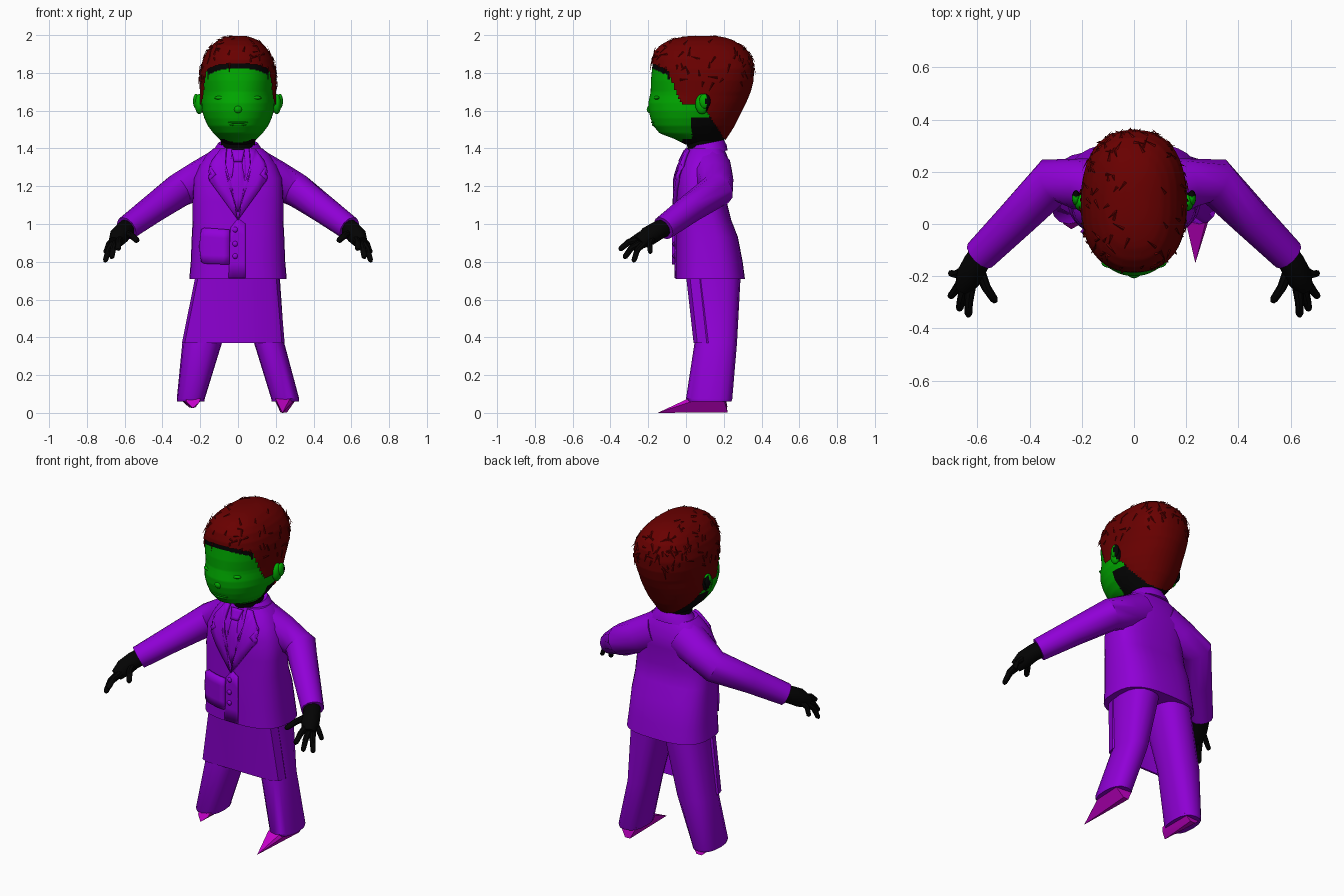
import bpy, bmesh, math, random
from mathutils import Vector, Matrix

if "Cube" in bpy.data.objects:
    bpy.data.objects.remove(bpy.data.objects["Cube"])

random.seed(4)


def material(name, col):
    m = bpy.data.materials.new(name)
    m.diffuse_color = (*col, 1)
    m.use_nodes = True
    m.node_tree.nodes["Principled BSDF"].inputs["Base Color"].default_value = m.diffuse_color
    return m


PURPLE = material("purple cloth", (0.28, 0, 0.68))
GREEN = material("green skin", (0, 0.40, 0))
RED = material("dark red hair", (0.14, 0, 0))
BLACK = material("black", (0.001, 0.001, 0.001))
MAGENTA = material("magenta shoe", (0.55, 0, 0.58))


def finish(name, bm, mats, angle=40):
    bmesh.ops.recalc_face_normals(bm, faces=bm.faces)
    me = bpy.data.meshes.new(name)
    bm.to_mesh(me)
    bm.free()
    ob = bpy.data.objects.new(name, me)
    bpy.context.collection.objects.link(ob)
    for m in mats:
        me.materials.append(m)
    bpy.ops.object.select_all(action='DESELECT')
    bpy.context.view_layer.objects.active = ob
    ob.select_set(True)
    bpy.ops.object.shade_smooth_by_angle(angle=math.radians(angle))
    return ob


def skin_rings(bm, rings):
    vs = [[bm.verts.new(p) for p in r] for r in rings]
    n = len(vs[0])
    for a, b in zip(vs, vs[1:]):
        for i in range(n):
            bm.faces.new((a[i], a[(i + 1) % n], b[(i + 1) % n], b[i]))
    bm.faces.new(vs[0])
    bm.faces.new(vs[-1])


def interp(table, t):
    # piecewise linear lookup of rows keyed by their first value
    for a, b in zip(table, table[1:]):
        if t <= b[0]:
            f = max(0, (t - a[0]) / (b[0] - a[0]))
            return [u + (v - u) * f for u, v in zip(a, b)]
    return list(table[-1])


def loft(bm, secs, n, power, grow=0):
    # rows: z, centre x, half width, front y, back y
    rings = []
    for z, cx, rx, yf, yb in secs:
        ring = []
        p = power(z) if callable(power) else power
        for i in range(n):
            c, s = math.cos(math.tau * i / n), math.sin(math.tau * i / n)
            ring.append((cx + (rx + grow) * math.copysign(abs(c) ** (2 / p), c),
                         (yf + yb) / 2 + ((yb - yf) / 2 + grow) * math.copysign(abs(s) ** (2 / p), s), z))
        rings.append(ring)
    skin_rings(bm, rings)


def tube(bm, pts, radii, n=10):
    pts = [Vector(p) for p in pts]
    rings = []
    for i, p in enumerate(pts):
        d = pts[min(i + 1, len(pts) - 1)] - pts[max(i - 1, 0)]
        q = d.to_track_quat('Z', 'Y')
        rings.append([p + q @ Vector((math.cos(math.tau * k / n), math.sin(math.tau * k / n), 0)) * radii[i]
                      for k in range(n)])
    skin_rings(bm, rings)


def ball(bm, loc, size, seg=16):
    bmesh.ops.create_uvsphere(bm, u_segments=seg, v_segments=seg // 2, radius=1,
                              matrix=Matrix.Translation(loc) @ Matrix.Diagonal((*size, 1)))


# ---- jacket body
JACKET = [(.71, 0, .258, -.055, .312), (.80, 0, .25, -.055, .30), (.93, 0, .245, -.055, .275),
          (1.02, 0, .24, -.052, .24), (1.12, 0, .24, -.05, .215), (1.24, 0, .235, -.05, .24),
          (1.31, 0, .205, -.03, .235), (1.37, 0, .165, 0, .215), (1.40, 0, .13, .015, .2)]
bm = bmesh.new()
loft(bm, JACKET, 32, 2.8)
finish("jacket_body", bm, [PURPLE])


def front_y(x, z):
    _, _, rx, yf, yb = interp(JACKET, z)
    k = max(0, 1 - min(1, abs(x) / rx) ** 2.8) ** (1 / 2.8)
    return (yf + yb) / 2 - (yb - yf) / 2 * k


def plate(name, outline, lift=.004, thick=.014):
    # flat outline in x and z laid onto the jacket front
    bm = bmesh.new()
    bm.faces.new([bm.verts.new((x, 0, z)) for x, z in outline])
    bmesh.ops.triangulate(bm, faces=bm.faces)
    bmesh.ops.subdivide_edges(bm, edges=bm.edges, cuts=3, use_grid_fill=True)
    for v in bm.verts:
        v.co.y = front_y(v.co.x, v.co.z) - lift
    ob = finish(name, bm, [PURPLE])
    mod = ob.modifiers.new("thickness", 'SOLIDIFY')
    mod.thickness, mod.offset = thick, 0


# ---- jacket details: lapels, tie, front flap, pocket, buttons, collar
for s, side in ((1, "left"), (-1, "right")):
    plate(side + "_lapel", [(s * x, z) for x, z in
          ((.06, 1.40), (.09, 1.395), (.15, 1.31), (.115, 1.26), (.15, 1.23), (0, 1.02), (.02, 1.12), (.07, 1.26))],
          .01, .02)
plate("tie", [(-.03, 1.38), (.03, 1.38), (.02, 1.32), (.045, 1.18), (0, 1.06), (-.045, 1.18), (-.02, 1.32)], .004, .012)
plate("tie_knot", [(-.035, 1.39), (.035, 1.39), (.022, 1.33), (-.022, 1.33)], .012, .02)
plate("front_flap", [(-.05, .715), (.04, .715), (.04, 1.0), (0, 1.03), (-.04, .98)], .002, .006)
plate("pocket", [(-.19, .80), (-.175, .79), (-.045, .785), (-.045, .97), (-.175, .98), (-.19, .97), (-.20, .88)], .01, .02)
bm = bmesh.new()
for z in (.97, .895, .83):
    ball(bm, (-.015, front_y(0, z) - .006, z), (.015, .01, .015), 10)
finish("buttons", bm, [PURPLE])
bm = bmesh.new()
loft(bm, [(1.37, 0, .15, .0, .22), (1.40, 0, .125, .01, .215), (1.43, 0, .105, .025, .2), (1.42, 0, .085, .03, .18)], 20, 2)
for v in bm.verts:
    v.co.z += (v.co.y - .12) * .2
finish("collar", bm, [PURPLE])

# ---- sleeves and hands
for s, side in ((1, "left"), (-1, "right")):
    def m(*pts):
        return [(s * x, y, z) for x, y, z in pts]
    bm = bmesh.new()
    tube(bm, m((.09, .13, 1.285), (.2, .15, 1.235), (.31, .165, 1.18), (.45, .02, 1.08), (.59, -.12, .977)),
         (.115, .102, .092, .076, .065), 12)
    finish(side + "_sleeve", bm, [PURPLE])
    bm = bmesh.new()
    tube(bm, m((.57, -.10, .99), (.605, -.15, .965), (.63, -.20, .935), (.652, -.245, .90)), (.05, .05, .052, .036))
    for tip, base, r in (((.53, -.30, .91), (.595, -.17, .95), .018), ((.635, -.355, .865), (.625, -.235, .92), .017),
                         ((.67, -.33, .82), (.645, -.235, .90), .017), ((.705, -.28, .80), (.66, -.22, .90), .016),
                         ((.705, -.19, .845), (.655, -.18, .92), .015)):
        a, b = Vector(base), Vector(tip)
        mid = a.lerp(b, .5) + Vector((.004, -.008, .012))
        tube(bm, m(a, mid, a.lerp(b, .92), b), (r * 1.2, r, r * .85, r * .45), 8)
    finish(side + "_hand", bm, [BLACK])

# ---- trouser legs and the front panel between them
for name, knee, knee_r, s in (("left_leg", .165, .08, 1), ("right_leg", -.19, .105, -1)):
    bm = bmesh.new()
    loft(bm, [(.06, s * .25, .072, .01, .24), (.075, s * .25, .074, 0, .245), (.37, knee, knee_r, .045, .27),
              (.74, s * .11, .11, .0, .29)], 16, 2.5)
    finish(name, bm, [PURPLE])


def panel_ring(x0, x1, y, z):
    # flat middle with the two side edges curling back
    row = [(x0, y + .07), (x0 + .015, y + .02), (x0 + .05, y), (x1 - .05, y), (x1 - .015, y + .02), (x1, y + .07)]
    return [(x, q, z) for x, q in row] + [(x * .97, q + .012, z) for x, q in reversed(row)]


bm = bmesh.new()
skin_rings(bm, [panel_ring(-.297, .247, .04, .37), panel_ring(-.224, .216, 0, .73)])
finish("front_panel", bm, [PURPLE])

# ---- shoes: one with a long pointed toe, one blunt
for name, s, low, toe in (("left_shoe", 1, .003, (.235, -.15, 0)), ("right_shoe", -1, .03, (-.24, -.02, .025))):
    bm = bmesh.new()
    for x, y, z in ((.198, .01, .075), (.275, .01, .075), (.3, .06, .07), (.31, .2, .075), (.19, .21, .075),
                    (.205, .0, .055), (.27, .0, .055), (.225, .22, low), (.26, .22, low)):
        bm.verts.new((s * x, y, z))
    bm.verts.new(toe)
    bmesh.ops.convex_hull(bm, input=bm.verts)
    finish(name, bm, [MAGENTA], 20)

# ---- neck
bm = bmesh.new()
tube(bm, ((0, .1, 1.36), (0, .095, 1.43), (0, .09, 1.50)), (.088, .09, .1), 20)
finish("neck", bm, [BLACK])

# ---- head
HEAD = [(1.42, 0, .07, .0, .18), (1.45, 0, .10, -.06, .205), (1.48, 0, .13, -.14, .225), (1.52, 0, .16, -.173, .25),
        (1.56, 0, .178, -.188, .27), (1.60, 0, .19, -.198, .29), (1.64, 0, .193, -.20, .31), (1.70, 0, .194, -.187, .335),
        (1.76, 0, .196, -.186, .35), (1.82, 0, .192, -.18, .352), (1.87, 0, .178, -.175, .345), (1.91, 0, .157, -.16, .322),
        (1.94, 0, .132, -.13, .285), (1.965, 0, .10, -.085, .245), (1.98, 0, .065, -.03, .20), (1.988, 0, .03, .03, .15)]
HAIRLINE = [(-.25, 1.855), (-.17, 1.845), (-.10, 1.815), (-.07, 1.74), (-.02, 1.63), (.06, 1.63), (.12, 1.58), (.2, 1.45), (.4, 1.4)]
LEVELS = [interp(HEAD, 1.42 + .568 * i / 110) for i in range(111)]


def squareness(z):
    return 2.05 + .4 * min(1, max(0, (z - 1.68) / .15))


def hairline(y):
    return interp(HAIRLINE, y)[1]


bm = bmesh.new()
loft(bm, LEVELS, 110, squareness)
for f in bm.faces:
    c = f.calc_center_median()
    behind_jaw = c.y > .03 and c.z < 1.565 or c.y > .12 or c.y > -.02 and c.z < 1.45
    brow = c.y < -.085 and c.z > hairline(c.y) - .025
    f.material_index = 2 if c.z > 1.87 else 1 if behind_jaw or brow else 0
finish("head", bm, [GREEN, BLACK, RED], 60)

# ---- face relief: nose, closed eyelids, lips
bm = bmesh.new()
ball(bm, (0, -.187, 1.607), (.024, .021, .022))
ball(bm, (0, -.18, 1.635), (.014, .018, .04))
ball(bm, (0, -.173, 1.538), (.055, .012, .006))
ball(bm, (0, -.170, 1.525), (.045, .011, .007))
for s in (1, -1):
    ball(bm, (s * .08, -.150, 1.668), (.045, .02, .012))
finish("face_features", bm, [GREEN], 60)

# ---- ears, dark at the back
for s, side in ((1, "left"), (-1, "right")):
    bm = bmesh.new()
    ball(bm, (s * .205, .085, 1.635), (.024, .036, .054))
    ball(bm, (s * .222, .1, 1.65), (.016, .03, .04))
    for f in bm.faces:
        f.material_index = int(f.calc_center_median().y > .105)
    finish(side + "_ear", bm, [GREEN, BLACK])

# ---- hair shell with small loose tufts
bm = bmesh.new()
loft(bm, LEVELS, 110, squareness, .008)
for v in bm.verts:
    v.co.z += .008 * max(0, (v.co.z - 1.85) / .138)
bmesh.ops.delete(bm, geom=[f for f in bm.faces if f.calc_center_median().z < hairline(f.calc_center_median().y)],
                 context='FACES')
bm.normal_update()
spots = [(f.calc_center_median(), f.normal.copy()) for f in bm.faces if f.calc_center_median().z > 1.74]
hair = finish("hair", bm, [RED], 60)

bm = bmesh.new()
for c, nrm in random.sample(spots, 130):
    d = nrm.cross(Vector((random.uniform(-1, 1), random.uniform(-1, 1), random.uniform(-.3, .3)))).normalized()
    w = nrm.cross(d) * .006
    tip = c + d * random.uniform(.025, .055) + nrm * .006
    tip.z = min(tip.z, 2)
    base = [bm.verts.new(p) for p in (c + w, c - w, c + nrm * .005)]
    top = bm.verts.new(tip)
    for i in range(3):
        bm.faces.new((base[i], base[(i + 1) % 3], top))
finish("hair_tufts", bm, [RED])
